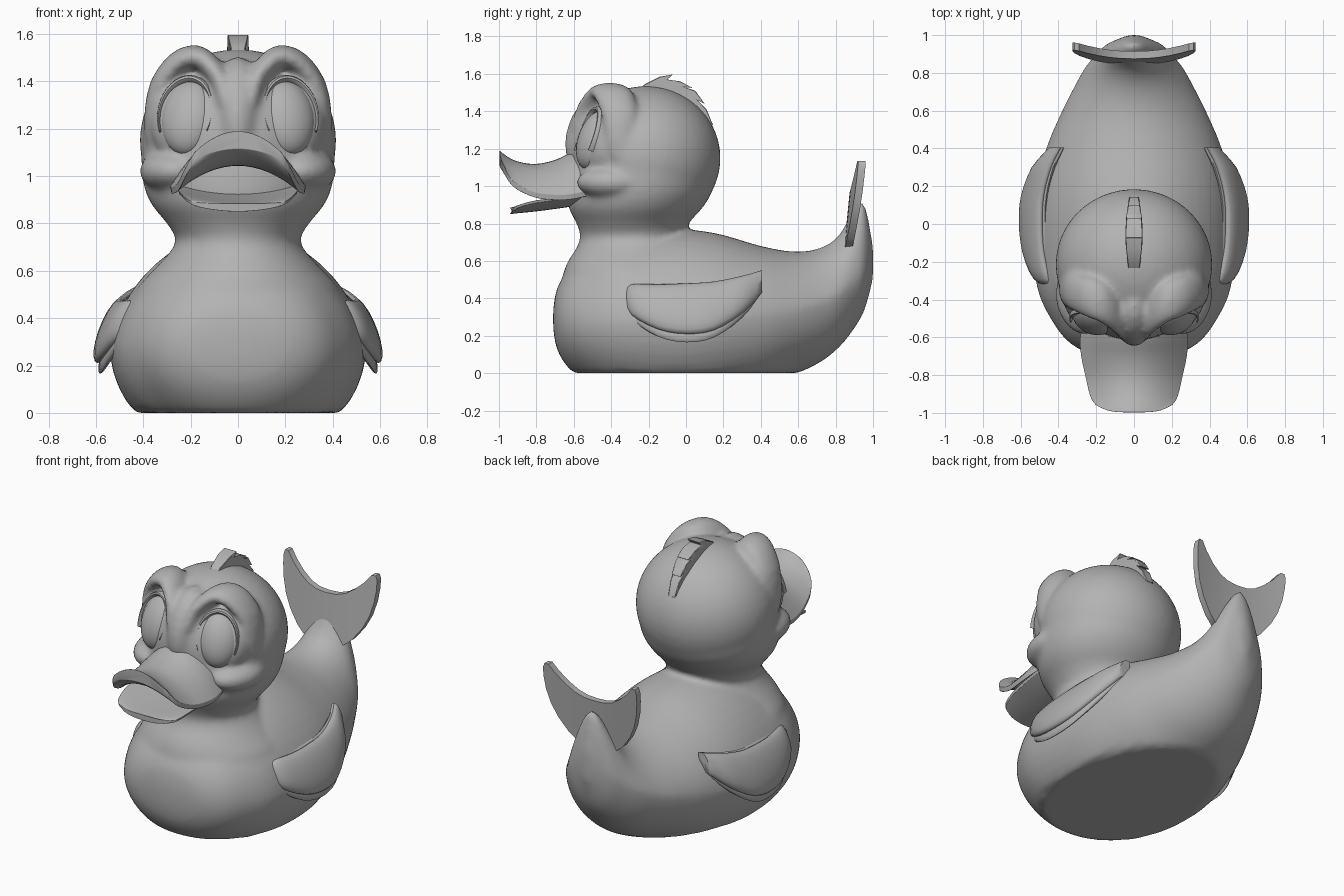
import bpy, bmesh, math
from mathutils import Vector, Matrix, Euler

cube = bpy.data.objects.get("Cube")
if cube:
    bpy.data.objects.remove(cube)

grey = bpy.data.materials.new("plain_grey")
grey.use_nodes = True
grey.diffuse_color = (0.45, 0.45, 0.45, 1)
grey.node_tree.nodes["Principled BSDF"].inputs["Base Color"].default_value = (0.45, 0.45, 0.45, 1)


def finish(name, bm, angle=40):
    bmesh.ops.recalc_face_normals(bm, faces=bm.faces)
    mesh = bpy.data.meshes.new(name)
    bm.to_mesh(mesh)
    bm.free()
    mesh.materials.append(grey)
    ob = bpy.data.objects.new(name, mesh)
    bpy.context.collection.objects.link(ob)
    bpy.ops.object.select_all(action='DESELECT')
    ob.select_set(True)
    bpy.context.view_layer.objects.active = ob
    bpy.ops.object.shade_smooth_by_angle(angle=math.radians(angle))
    return ob


def loft(bm, rings):
    """Skin closed rings of equal length and cap both ends."""
    loops = [[bm.verts.new(p) for p in ring] for ring in rings]
    n = len(loops[0])
    for a, b in zip(loops, loops[1:]):
        for i in range(n):
            bm.faces.new((a[i], a[(i + 1) % n], b[(i + 1) % n], b[i]))
    bm.faces.new(loops[0])
    bm.faces.new(loops[-1])


def ball(bm, centre, size, rot=(0, 0, 0), seg=32):
    m = Matrix.LocRotScale(Vector(centre), Euler(rot), Vector(size))
    bmesh.ops.create_uvsphere(bm, u_segments=seg, v_segments=seg // 2, radius=1, matrix=m)


def resample(keys, steps):
    """Catmull-Rom interpolation through tuples of numbers."""
    keys = [keys[0]] + keys + [keys[-1]]
    out = []
    for a, b, c, d in zip(keys, keys[1:], keys[2:], keys[3:]):
        for s in range(steps):
            t = s / steps
            out.append(tuple(0.5 * (2 * q + (r - p) * t + (2 * p - 5 * q + 4 * r - w) * t * t
                                    + (3 * q - p - 3 * r + w) * t ** 3)
                             for p, q, r, w in zip(a, b, c, d)))
    return out + [keys[-1]]


def circle(n):
    return [(math.cos(2 * math.pi * i / n), math.sin(2 * math.pi * i / n)) for i in range(n)]


# Body hull and tail: y, top z, bottom z, widest z, half width, narrowing towards the top
hull = [(-0.71, 0.34, 0.24, 0.3, 0.06, 0), (-0.69, 0.45, 0.13, 0.29, 0.22, 0), (-0.63, 0.55, 0.03, 0.28, 0.34, 0),
        (-0.52, 0.65, -0.06, 0.28, 0.43, 0.05), (-0.35, 0.72, -0.14, 0.28, 0.51, 0.08),
        (-0.1, 0.77, -0.19, 0.28, 0.54, 0.12), (0.15, 0.75, -0.17, 0.29, 0.53, 0.12),
        (0.4, 0.68, -0.1, 0.31, 0.465, 0.1), (0.58, 0.65, -0.01, 0.34, 0.39, 0.15), (0.72, 0.67, 0.06, 0.38, 0.32, 0.25),
        (0.82, 0.74, 0.14, 0.43, 0.265, 0.35), (0.9, 0.88, 0.24, 0.49, 0.2, 0.4), (0.955, 0.9, 0.34, 0.55, 0.14, 0.4),
        (1.0, 0.68, 0.5, 0.6, 0.03, 0)]
bm = bmesh.new()
loft(bm, [[(w * c * (1 - pinch * max(0, s)), y, max(0, mid + s * (top - mid if s > 0 else mid - bot)))
           for c, s in circle(48)] for y, top, bot, mid, w, pinch in resample(hull, 4)])
# Neck and lower head: z, centre y, half width, half depth
neck = [(0.4, -0.22, 0.47, 0.46), (0.52, -0.24, 0.43, 0.42), (0.6, -0.26, 0.36, 0.37), (0.67, -0.27, 0.295, 0.315),
        (0.73, -0.28, 0.262, 0.285), (0.8, -0.285, 0.3, 0.3), (0.88, -0.27, 0.365, 0.355), (0.97, -0.245, 0.4, 0.385),
        (1.1, -0.22, 0.41, 0.395)]
loft(bm, [[(c * rx, y + s * ry, z) for c, s in circle(48)] for z, y, rx, ry in resample(neck, 3)])
# Head and bridge
ball(bm, (0, -0.215, 1.15), (0.415, 0.4, 0.385), seg=48)
ball(bm, (0, -0.47, 1.27), (0.11, 0.17, 0.24), (-0.3, 0, 0))
# Cheeks, eye sockets and brow ridges
brow = [(0.055, -0.57, 1.31, 0.04), (0.085, -0.53, 1.42, 0.045), (0.165, -0.465, 1.5, 0.05),
        (0.25, -0.43, 1.48, 0.05), (0.325, -0.4, 1.39, 0.045), (0.362, -0.385, 1.27, 0.035), (0.375, -0.37, 1.16, 0.02)]
for side in (1, -1):
    ball(bm, (side * 0.29, -0.41, 1.02), (0.12, 0.18, 0.085), (0, 0, side * -0.3))
    ball(bm, (side * 0.21, -0.42, 1.24), (0.165, 0.125, 0.2), (-0.33, 0, side * 0.35))
    for x, y, z, r in resample(brow, 6):
        ball(bm, (side * x, y + r * 0.9, z), (r, r * 2.2, r), seg=16)
body = finish("body_and_head", bm)
remesh = body.modifiers.new("fuse", 'REMESH')
remesh.mode = 'VOXEL'
remesh.voxel_size = 0.016
remesh.use_smooth_shade = True
blend = body.modifiers.new("blend", 'SMOOTH')
blend.factor = 0.5
blend.iterations = 9

# Eyes with thin upper lids
for side, tag in ((1, "left"), (-1, "right")):
    pose = Matrix.LocRotScale(Vector((side * 0.207, -0.485, 1.245)), Euler((-0.33, 0, side * 0.35)), None)
    bm = bmesh.new()
    ball(bm, (0, 0, 0), (0.122, 0.09, 0.165))
    bm.transform(pose)
    finish(tag + "_eye", bm)
    bm = bmesh.new()
    rings = []
    for i in range(25):
        turn = math.pi * (i / 24 * 1.3 - 0.15)
        r = 0.004 + 0.012 * math.sin(math.pi * i / 24)
        rings.append([(math.cos(turn) * (0.12 + a * r), -0.03 + b * 0.03, math.sin(turn) * (0.163 + a * r))
                      for a, b in circle(10)])
    loft(bm, rings)
    bm.transform(pose)
    finish(tag + "_eyelid", bm)


def sheet(name, keys, thick, tip=0.03):
    """Arched bill half: y, half width, centre z, edge drop, thinning to the rim."""
    bm = bmesh.new()
    rows = resample(keys, 3)
    us = [i / 8 for i in range(-8, 9)]
    rings = []
    for k, (y, w, c, d) in enumerate(rows):
        back = tip * (k / (len(rows) - 1)) ** 3
        pts = [(u * w, y + back * u ** 4, c - d * u * u, thick * (1 - 0.6 * u * u)) for u in us]
        rings.append([(x, yy, z) for x, yy, z, t in pts] + [(x * 0.98, yy, z - t) for x, yy, z, t in reversed(pts)])
    loft(bm, rings)
    bev = finish(name, bm).modifiers.new("soft_rim", 'BEVEL')
    bev.width = 0.008
    bev.segments = 2


# Bill
sheet("upper_bill", [(-0.48, 0.26, 1.21, 0.22), (-0.6, 0.285, 1.185, 0.225), (-0.7, 0.28, 1.14, 0.185),
                     (-0.81, 0.257, 1.118, 0.15), (-0.91, 0.235, 1.135, 0.125), (-0.965, 0.212, 1.165, 0.11),
                     (-0.997, 0.185, 1.19, 0.09)], 0.075)
sheet("lower_bill", [(-0.48, 0.25, 0.945, -0.03), (-0.65, 0.255, 0.92, -0.025), (-0.8, 0.24, 0.9, -0.025),
                     (-0.9, 0.215, 0.89, -0.012), (-0.94, 0.18, 0.885, 0)], 0.035)

# Wings with an under layer: y, top z, bottom z, middle x
wing = [(-0.325, 0.44, 0.38, 0.45), (-0.29, 0.475, 0.31, 0.485), (-0.15, 0.475, 0.235, 0.53), (0.0, 0.48, 0.21, 0.545),
        (0.15, 0.49, 0.23, 0.535), (0.3, 0.52, 0.32, 0.485), (0.405, 0.55, 0.43, 0.415)]
for side, tag in ((1, "left"), (-1, "right")):
    for layer, drop, shift, thick in (("wing", 0, 0, 0.045), ("wing_underlayer", 0.045, -0.018, 0.03)):
        bm = bmesh.new()
        rings = []
        for k, (y, top, bot, x) in enumerate(resample(wing, 3)):
            bot -= drop * math.sin(math.pi * k / 18)
            half = (top - bot) / 2
            t = thick * min(1, half / 0.1)
            rings.append([(side * (x + shift + c * t - s * half * 0.35), y, (top + bot) / 2 + s * half)
                          for c, s in circle(20)])
        loft(bm, rings)
        finish(tag + "_" + layer, bm, 60)

# Tail fan: x, top z, bottom z
bm = bmesh.new()
half = [(0.0, 0.965, 0.67), (0.07, 0.97, 0.67), (0.13, 0.99, 0.67), (0.19, 1.03, 0.72), (0.25, 1.085, 0.8),
        (0.29, 1.135, 0.88), (0.315, 1.135, 0.97), (0.325, 1.11, 1.05)]
fan = [(-x, t, b) for x, t, b in reversed(half[1:])] + half
rings = []
for x, t, b in fan:
    edge = [(x, 0.865 + 0.1 * (z - 0.67) + 0.03 * (x / 0.32) ** 2, z) for z in (b, (t + b) / 2, t)]
    rings.append([(p, q - 0.02, r) for p, q, r in edge] + [(p, q + 0.02, r) for p, q, r in reversed(edge)])
loft(bm, rings)
finish("tail_fan", bm)

# Crest feathers: y, z outline pushed to both sides, narrowing to its ends
outline = [(-0.27, 1.5), (-0.22, 1.545), (-0.14, 1.585), (-0.07, 1.597), (-0.1, 1.57), (-0.03, 1.56), (0.035, 1.525),
           (-0.01, 1.53), (0.05, 1.51), (0.1, 1.44), (0.06, 1.46), (0.11, 1.41), (0.145, 1.325), (0.09, 1.36),
           (0.0, 1.42), (-0.13, 1.48)]
bm = bmesh.new()
loft(bm, [[(side * (0.045 - 0.5 * (y + 0.06) ** 2), y, z) for y, z in outline] for side in (-1, 1)])
finish("crest", bm).modifiers.new("soft", 'BEVEL').width = 0.006
